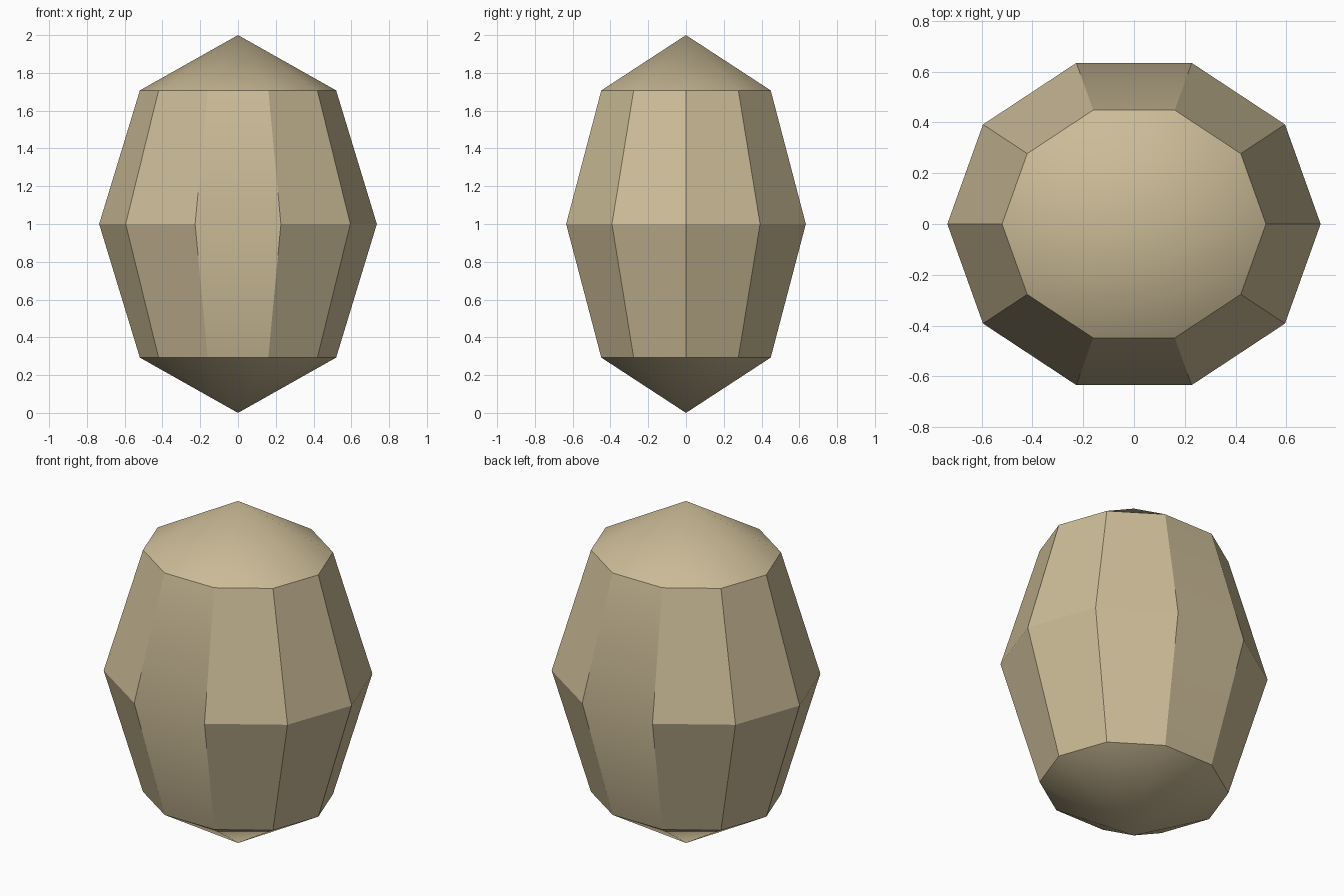
import bpy, math
from mathutils import Matrix

if "Cube" in bpy.data.objects:
    bpy.data.objects.remove(bpy.data.objects["Cube"])

# Faceted egg-shaped stone: low-poly sphere, stretched to an ellipsoid
bpy.ops.mesh.primitive_uv_sphere_add(segments=10, ring_count=4, radius=1)
stone = bpy.context.object
stone.name = "faceted_stone"

# Turn so corners point along x, then stretch and stand on the ground
shape = (Matrix.Translation((0, 0, 1))
         @ Matrix.Diagonal((0.735, 0.667, 1.0, 1.0))
         @ Matrix.Rotation(math.pi / 2, 4, 'Z'))
stone.data.transform(shape)
stone.data.update()

# Sharp facets, with softer blending over the caps
bpy.ops.object.shade_smooth_by_angle(angle=math.radians(30))

mat = bpy.data.materials.new("sandy_tan")
mat.diffuse_color = (0.60, 0.50, 0.31, 1)
mat.use_nodes = True
mat.node_tree.nodes["Principled BSDF"].inputs["Base Color"].default_value = mat.diffuse_color
stone.data.materials.append(mat)
